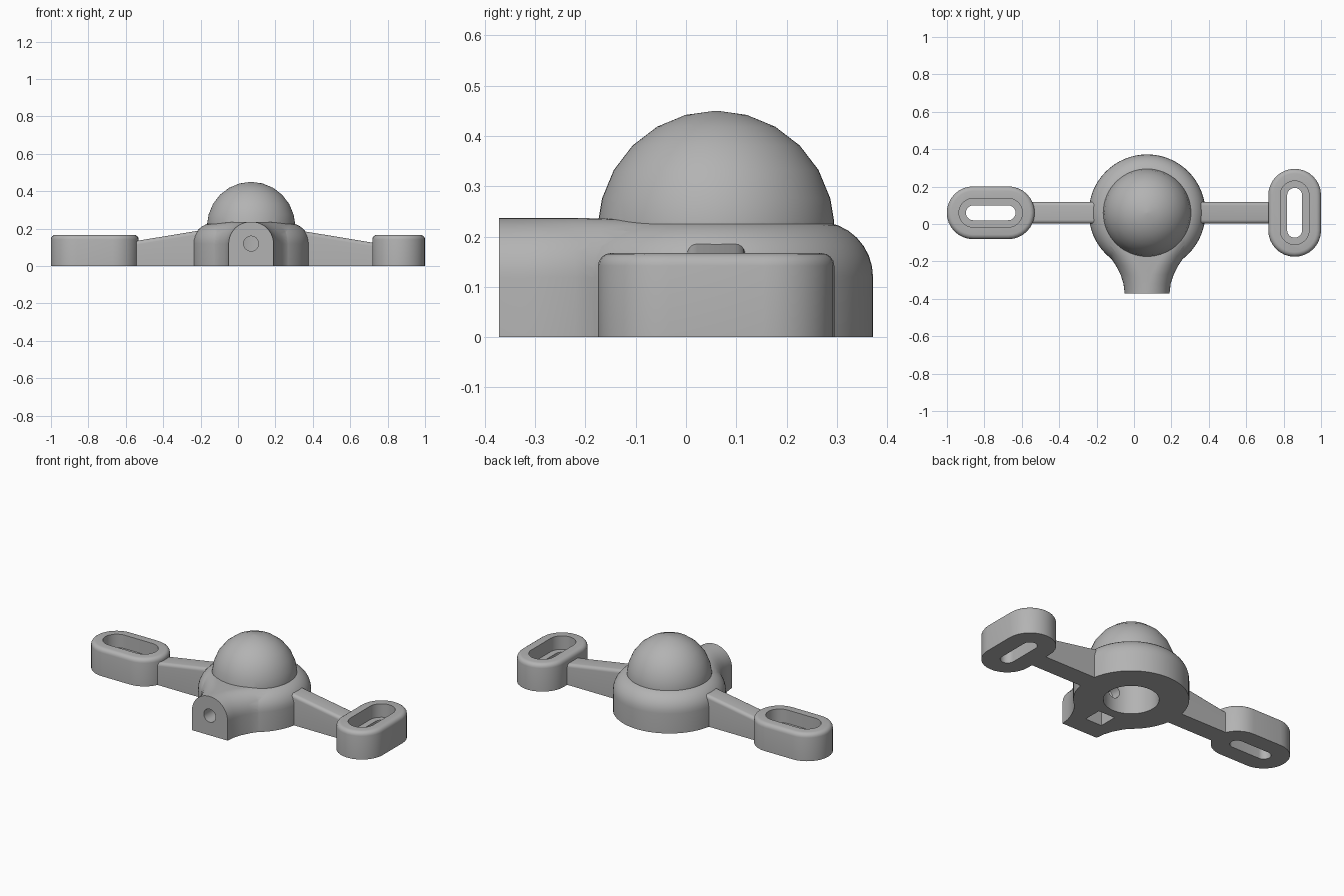
import bpy, bmesh
from math import sin, cos, pi, radians

cube = bpy.data.objects.get("Cube")
if cube:
    bpy.data.objects.remove(cube, do_unlink=True)

grey = bpy.data.materials.new("plain grey")
grey.use_nodes = True
COLOUR = (0.45, 0.45, 0.45, 1)
grey.diffuse_color = COLOUR
grey.node_tree.nodes["Principled BSDF"].inputs["Base Color"].default_value = COLOUR

CX, CY = 0.07, 0.06          # centre of the dome
ARM_TOP = 0.02               # edge rounding of the arms


def loft(name, rings):
    """Skin a closed solid through rings of equal point count."""
    bm = bmesh.new()
    loops = [[bm.verts.new(p) for p in ring] for ring in rings]
    for a, b in zip(loops, loops[1:]):
        for i in range(len(a)):
            j = (i + 1) % len(a)
            bm.faces.new((a[i], a[j], b[j], b[i]))
    bm.faces.new(loops[0])
    bm.faces.new(loops[-1])
    bmesh.ops.recalc_face_normals(bm, faces=bm.faces)
    mesh = bpy.data.meshes.new(name)
    bm.to_mesh(mesh)
    bm.free()
    mesh.materials.append(grey)
    obj = bpy.data.objects.new(name, mesh)
    bpy.context.collection.objects.link(obj)
    return obj


def circle(r, z, n=64):
    return [(CX + r * cos(2 * pi * i / n), CY + r * sin(2 * pi * i / n), z) for i in range(n)]


def stadium(cx, cy, half_len, r, z, along_y, n=16):
    """Slot outline with round ends."""
    pts = []
    for side in (1, -1):
        for i in range(n + 1):
            a = -pi / 2 + pi * i / n
            u = side * (half_len - r + r * cos(a))
            v = side * r * sin(a)
            pts.append((cx - v, cy + u, z) if along_y else (cx + u, cy + v, z))
    return pts


def arch(half_w, height, r, n=10):
    """Upright section with a flat foot and two rounded top corners."""
    right = [(half_w - r + r * cos(pi / 2 * i / n), height - r + r * sin(pi / 2 * i / n))
             for i in range(n + 1)]
    top = right + [(-u, v) for u, v in reversed(right)]
    return [(half_w, 0)] + top + [(-half_w, 0)]


def combine(target, tool, operation):
    mod = target.modifiers.new(operation, "BOOLEAN")
    mod.operation = operation
    mod.solver = "EXACT"
    mod.object = tool
    bpy.context.view_layer.objects.active = target
    bpy.ops.object.modifier_apply(modifier=mod.name)
    bpy.data.objects.remove(tool, do_unlink=True)


def shade(obj):
    bpy.ops.object.select_all(action="DESELECT")
    obj.select_set(True)
    bpy.context.view_layer.objects.active = obj
    bpy.ops.object.shade_smooth_by_angle(angle=radians(32))


# Round base with a rounded shoulder
arc = [pi / 2 * i / 8 for i in range(9)]
body = loft("body", [circle(0.312, 0)] +
            [circle(0.202 + 0.11 * cos(a), 0.12 + 0.11 * sin(a)) for a in arc])

# Flared spout reaching forward
FLARE = [(-0.372, 0.12, 0.237), (-0.32, 0.126, 0.237), (-0.27, 0.142, 0.237),
         (-0.22, 0.168, 0.237), (-0.17, 0.202, 0.236), (-0.12, 0.24, 0.234),
         (-0.07, 0.277, 0.231), (-0.03, 0.295, 0.228)]
spout = loft("spout", [[(CX + u, y, v) for u, v in arch(w, h, 0.118)] for y, w, h in FLARE])
combine(body, spout, "UNION")

# Dome
dome = loft("dome", [circle(0.235, 0.2)] +
            [circle(0.235 * cos(radians(t)), 0.215 + 0.235 * sin(radians(t)))
             for t in (4, 15, 30, 45, 60, 75, 89)])
combine(body, dome, "UNION")

# Hollow open below, nut pocket and screw hole
cavity = loft("cavity_cutter", [circle(0.15, -0.1)] +
              [circle(0.15 * cos(a), 0.215 + 0.15 * sin(a)) for a in arc[:-1]])
combine(body, cavity, "DIFFERENCE")
pocket = loft("pocket_cutter", [[(CX + sx * 0.055, -0.2 + sy * 0.055, z) for sx, sy in
                                 ((1, 1), (-1, 1), (-1, -1), (1, -1))] for z in (-0.1, 0.18)])
combine(body, pocket, "DIFFERENCE")
screw = loft("screw_cutter", [[(CX + 0.04 * cos(pi * i / 16), y, 0.12 + 0.04 * sin(pi * i / 16))
                               for i in range(32)] for y in (-0.5, 0)])
combine(body, screw, "DIFFERENCE")
shade(body)

# Sloping arms: inner end and outer end as (x, height)
for name, ends in (("right_arm", ((-0.17, 0.196), (-0.57, 0.13))),
                   ("left_arm", ((0.31, 0.193), (0.745, 0.121)))):
    arm = loft(name, [[(x, CY + u, v) for u, v in arch(0.058, h, ARM_TOP, 5)] for x, h in ends])
    shade(arm)

# Slotted mounting pads with a recessed seat
for name, x, along_y in (("right_pad", -0.766, False), ("left_pad", 0.859, True)):
    def outline(half_len, r, z):
        return stadium(x, CY, half_len, r, z, along_y)
    R = 0.025
    pad = loft(name, [outline(0.235, 0.141, 0)] +
               [outline(0.235 - R * (1 - cos(a)), 0.141 - R * (1 - cos(a)), 0.167 - R + R * sin(a))
                for a in arc[::2]])
    for half_len, r, bottom in ((0.17, 0.077, 0.085), (0.133, 0.04, -0.1)):
        cutter = loft("slot_cutter", [outline(half_len, r, z) for z in (bottom, 0.3)])
        combine(pad, cutter, "DIFFERENCE")
    shade(pad)
